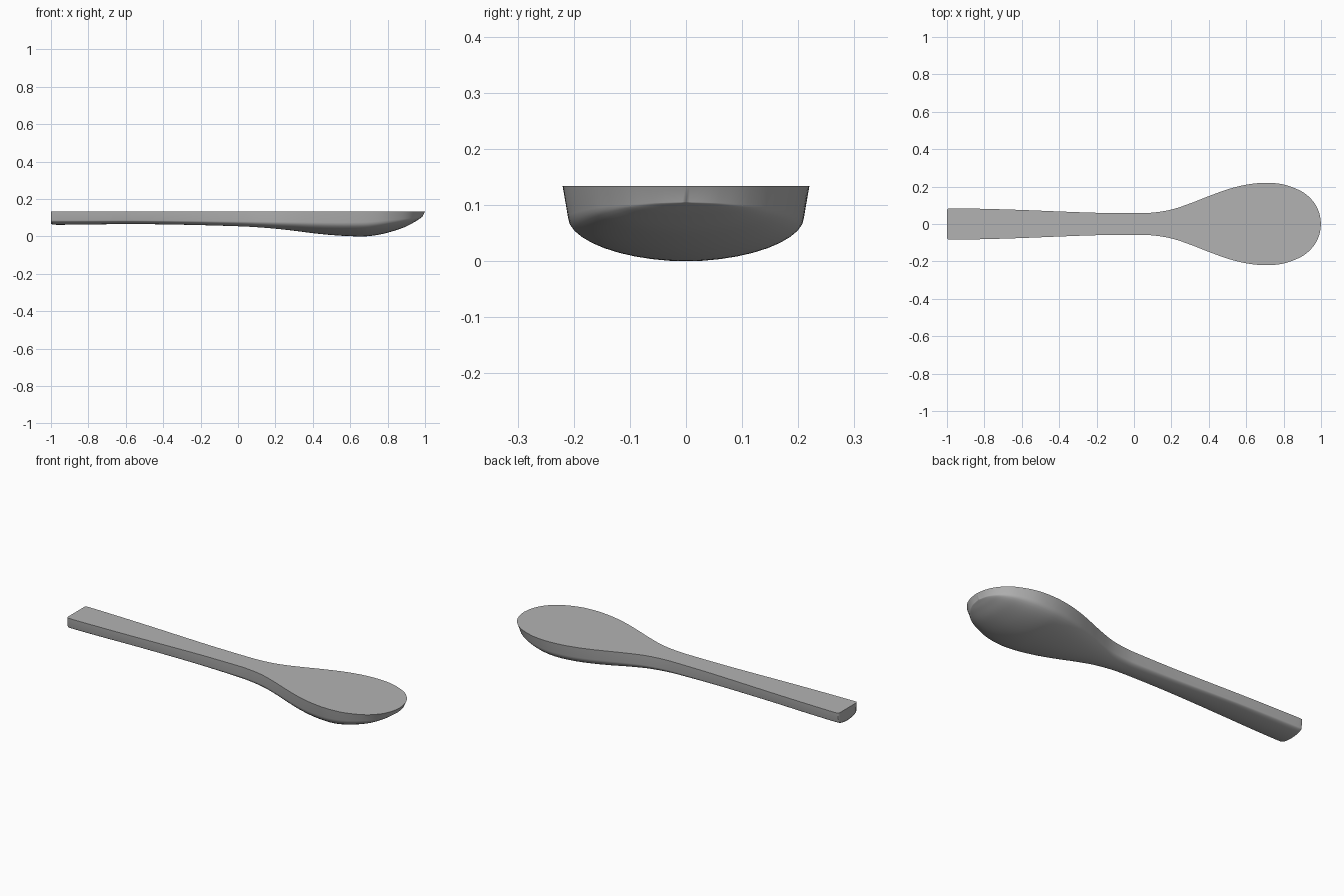
import bpy, bmesh, math

cube = bpy.data.objects.get("Cube")
if cube:
    bpy.data.objects.remove(cube, do_unlink=True)

TOP = 0.134       # height of the flat top
BOWL_X = 0.65     # deepest point of the bowl
ARC = 20          # segments across the rounded underside
STEPS = 6         # rings between stations

# Stations along the spoon: x, half width, underside height, shoulder height
STATIONS = [
    (-1.0, 0.072, 0.070, 0.090), (-0.995, 0.080, 0.065, 0.087),
    (-0.975, 0.084, 0.062, 0.085), (-0.8, 0.081, 0.063, 0.085),
    (-0.6, 0.075, 0.066, 0.085), (-0.4, 0.067, 0.064, 0.084),
    (-0.2, 0.060, 0.060, 0.082), (0.0, 0.058, 0.054, 0.080),
    (0.1, 0.061, 0.049, 0.079), (0.2, 0.077, 0.041, 0.078),
    (0.3, 0.110, 0.030, 0.077), (0.4, 0.149, 0.017, 0.076),
    (0.5, 0.185, 0.007, 0.075), (0.6, 0.210, 0.001, 0.075),
    (0.7, 0.220, 0.001, 0.077), (0.8, 0.211, 0.018, 0.085),
    (0.9, 0.172, 0.049, 0.094), (0.96, 0.118, 0.079, 0.100),
    (0.99, 0.060, 0.098, 0.104), (1.0, 0.0, 0.105, 0.105),
]


def smooth_path(points):
    """Catmull-Rom resampling of the stations."""
    out = []
    for i in range(len(points) - 1):
        a, b = points[max(i - 1, 0)], points[i]
        c, d = points[i + 1], points[min(i + 2, len(points) - 1)]
        for s in range(STEPS):
            t = s / STEPS
            out.append([q + 0.5 * t * (r - p + t * (2 * p - 5 * q + 4 * r - e
                        + t * (3 * (q - r) + e - p)))
                        for p, q, r, e in zip(a, b, c, d)])
    out.append(points[-1])
    return out


def section(x, w, low, shoulder):
    """Flat top corners, slightly tapered walls and a rounded belly."""
    w = max(w, 0.0)
    inner_x = BOWL_X + (x - BOWL_X) * 0.96 if x > BOWL_X else x
    ring = [(x, w, TOP)]
    for k in range(ARC + 1):
        a = math.pi * k / ARC
        c = math.cos(a)
        y = math.copysign(abs(c) ** 1.05, c) * w * 0.955
        z = shoulder - (shoulder - low) * math.sin(a) ** 1.05
        ring.append((inner_x, y, max(z, 0.0)))
    ring.append((x, -w, TOP))
    return ring


# Spoon body lofted through the sections
bm = bmesh.new()
rings = [[bm.verts.new(p) for p in section(*s)] for s in smooth_path(STATIONS)]
for r0, r1 in zip(rings, rings[1:]):
    n = len(r0)
    for i in range(n):
        j = (i + 1) % n
        bm.faces.new((r0[i], r0[j], r1[j], r1[i]))
bm.faces.new(rings[0])
bmesh.ops.remove_doubles(bm, verts=bm.verts, dist=0.00005)
bmesh.ops.recalc_face_normals(bm, faces=bm.faces)

mesh = bpy.data.meshes.new("spoon")
bm.to_mesh(mesh)
bm.free()
spoon = bpy.data.objects.new("spoon", mesh)
bpy.context.collection.objects.link(spoon)

# Plain grey material
grey = bpy.data.materials.new("plain grey")
grey.use_nodes = True
colour = (0.45, 0.45, 0.45, 1.0)
grey.diffuse_color = colour
grey.node_tree.nodes["Principled BSDF"].inputs["Base Color"].default_value = colour
mesh.materials.append(grey)

bpy.context.view_layer.objects.active = spoon
spoon.select_set(True)
bpy.ops.object.shade_smooth_by_angle(angle=math.radians(35))
